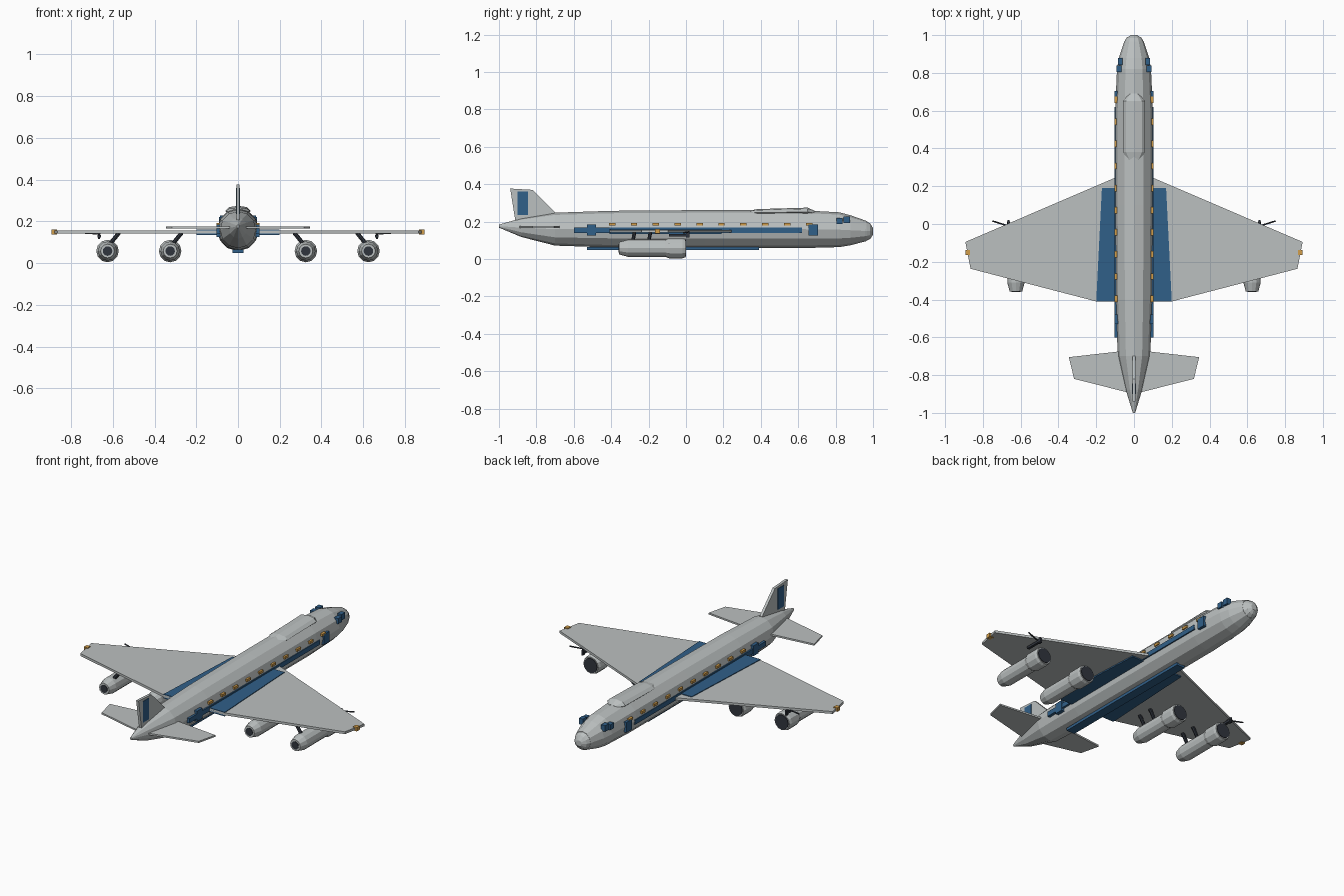
import bpy, bmesh
from math import sin, cos, tau
from mathutils import Vector

cube = bpy.data.objects.get("Cube")
if cube:
    bpy.data.objects.remove(cube, do_unlink=True)


def material(name, rgb):
    m = bpy.data.materials.new(name)
    m.use_nodes = True
    m.diffuse_color = (*rgb, 1)
    m.node_tree.nodes["Principled BSDF"].inputs["Base Color"].default_value = (*rgb, 1)
    return m


GREY = material("light grey", (0.5, 0.53, 0.53))
BLUE = material("deep blue", (0.03, 0.115, 0.25))
AMBER = material("amber", (0.64, 0.34, 0.07))
DARK = material("dark metal", (0.03, 0.036, 0.048))


def finish(name, bm, mat):
    bmesh.ops.recalc_face_normals(bm, faces=bm.faces)
    mesh = bpy.data.meshes.new(name)
    bm.to_mesh(mesh)
    bm.free()
    mesh.materials.append(mat)
    ob = bpy.data.objects.new(name, mesh)
    bpy.context.collection.objects.link(ob)
    return ob


def loft(name, mat, rings, x=0, sides=12):
    """Join rings of (y, centre z, x radius, z radius) along y and cap the ends."""
    bm = bmesh.new()
    loops = [[bm.verts.new((x + rx * cos(tau * i / sides), y, z + rz * sin(tau * i / sides)))
              for i in range(sides)] for y, z, rx, rz in rings]
    for a, b in zip(loops, loops[1:]):
        for i in range(sides):
            j = (i + 1) % sides
            bm.faces.new((a[i], a[j], b[j], b[i]))
    bm.faces.new(loops[0])
    bm.faces.new(loops[-1])
    return finish(name, bm, mat)


def slab(name, mat, outline, low, high, upright=False):
    """Extrude an (x, y) outline in z, or a (y, z) outline in x when upright."""
    bm = bmesh.new()

    def place(p, h):
        return (h, *p) if upright else (*p, h)
    a, b = [[bm.verts.new(place(p, h)) for p in outline] for h in (low, high)]
    bm.faces.new(a)
    bm.faces.new(b)
    for i in range(len(a)):
        j = (i + 1) % len(a)
        bm.faces.new((a[i], a[j], b[j], b[i]))
    return finish(name, bm, mat)


def box(name, mat, x, y, z):
    return slab(name, mat, [(x[0], y[0]), (x[1], y[0]), (x[1], y[1]), (x[0], y[1])], *z)


def rod(name, mat, start, end, radius):
    start, end = Vector(start), Vector(end)
    turn = (end - start).to_track_quat('Z', 'Y').to_matrix().to_4x4()
    turn.translation = (start + end) / 2
    bm = bmesh.new()
    bmesh.ops.create_cone(bm, cap_ends=True, segments=8, radius1=radius, radius2=radius,
                          depth=(end - start).length, matrix=turn)
    return finish(name, bm, mat)


def span(a, b, s):
    return sorted((a * s, b * s))


# Body, nose cap and roof fairing
loft("fuselage", GREY, [
    (-1, 0.176, 0.006, 0.008), (-0.88, 0.168, 0.043, 0.05), (-0.7, 0.16, 0.086, 0.088),
    (-0.4, 0.16, 0.097, 0.098), (0.1, 0.16, 0.1, 0.102), (0.6, 0.16, 0.1, 0.102),
    (0.82, 0.157, 0.09, 0.093), (0.88, 0.154, 0.08, 0.08), (0.965, 0.15, 0.052, 0.054)])
loft("nose_cap", GREY, [(0.96, 0.15, 0.054, 0.055), (0.985, 0.149, 0.04, 0.041),
                        (1, 0.148, 0.017, 0.018)])
loft("roof_fairing", GREY, [
    (0.34, 0.247, 0.035, 0.012), (0.38, 0.248, 0.059, 0.019),
    (0.65, 0.252, 0.059, 0.023), (0.69, 0.245, 0.025, 0.012)], sides=8)
box("belly_strip", BLUE, (-0.027, 0.027), (-0.53, 0.39), (0.049, 0.065))

# Tail fin with rudder panels
slab("tail_fin", GREY, [(-0.94, 0.377), (-0.82, 0.37), (-0.7, 0.25), (-0.7, 0.19),
                        (-0.91, 0.19)], -0.008, 0.008, True)

for s, side in ((1, "left"), (-1, "right")):
    # Wing, tailplane and raised inner wing panel
    slab(f"{side}_wing", GREY, [(0, 0.28), (0.1 * s, 0.245), (0.893 * s, -0.095),
                                (0.865 * s, -0.237), (0.2 * s, -0.41), (0, -0.41)], 0.142, 0.156)
    slab(f"{side}_wing_panel", BLUE, [(0.06 * s, 0.19), (0.17 * s, 0.19),
                                      (0.2 * s, -0.41), (0.06 * s, -0.41)], 0.135, 0.16)
    slab(f"{side}_tailplane", GREY, [(0, -0.67), (0.08 * s, -0.675), (0.345 * s, -0.705),
                                     (0.317 * s, -0.82), (0, -0.9)], 0.166, 0.176)
    box(f"{side}_wingtip_light", AMBER, span(0.868, 0.893, s), (-0.165, -0.138), (0.138, 0.161))
    box(f"{side}_rudder_panel", BLUE, span(0.006, 0.0105, s), (-0.9, -0.845), (0.235, 0.36))

    # Side stripe, doors and windows
    box(f"{side}_stripe", BLUE, span(0.08, 0.102, s), (-0.6, 0.62), (0.14, 0.168))
    for i, y in enumerate((-0.505, 0.68)):
        box(f"{side}_door_{i}", BLUE, span(0.08, 0.104, s), (y - 0.025, y + 0.025), (0.125, 0.186))
    for i in range(10):
        y = -0.395 + 0.117 * i
        box(f"{side}_window_{i}", AMBER, span(0.085, 0.103, s),
            (y - 0.017, y + 0.017), (0.179, 0.193))
    box(f"{side}_cockpit_rear_window", BLUE, span(0.065, 0.092, s), (0.805, 0.838), (0.188, 0.22))
    box(f"{side}_cockpit_front_window", BLUE, span(0.06, 0.086, s), (0.843, 0.878), (0.192, 0.228))

    # Engines with nozzle, intake and slanted struts
    for place, x in (("inner", 0.325 * s), ("outer", 0.625 * s)):
        tag = f"{side}_{place}"
        z = 0.058
        loft(f"{tag}_engine", GREY, [(-0.358, z, 0.033, 0.033), (-0.31, z, 0.046, 0.046),
                                     (-0.1, z, 0.046, 0.046)], x)
        loft(f"{tag}_cowl", GREY, [(-0.11, z, 0.046, 0.046), (-0.09, z, 0.054, 0.054),
                                   (-0.02, z, 0.054, 0.054), (-0.004, z, 0.049, 0.049)], x)
        loft(f"{tag}_exhaust", DARK, [(-0.361, z, 0.023, 0.023), (-0.35, z, 0.023, 0.023)], x)
        loft(f"{tag}_intake", DARK, [(-0.01, z, 0.043, 0.043), (0, z, 0.043, 0.043)], x)
        for i, y in enumerate((-0.285, -0.2)):
            rod(f"{tag}_strut_{i}", DARK, (x - 0.01 * s, y, 0.09), (x - 0.055 * s, y + 0.01, 0.145), 0.01)

    # Probe under the outer leading edge
    box(f"{side}_probe_body", DARK, span(0.657, 0.672, s), (-0.09, 0.012), (0.122, 0.135))
    box(f"{side}_probe_tip", DARK, span(0.66, 0.67, s), (0, 0.02), (0.115, 0.145))
    rod(f"{side}_probe_arm", DARK, (0.66 * s, -0.012, 0.14), (0.75 * s, 0.016, 0.146), 0.004)
